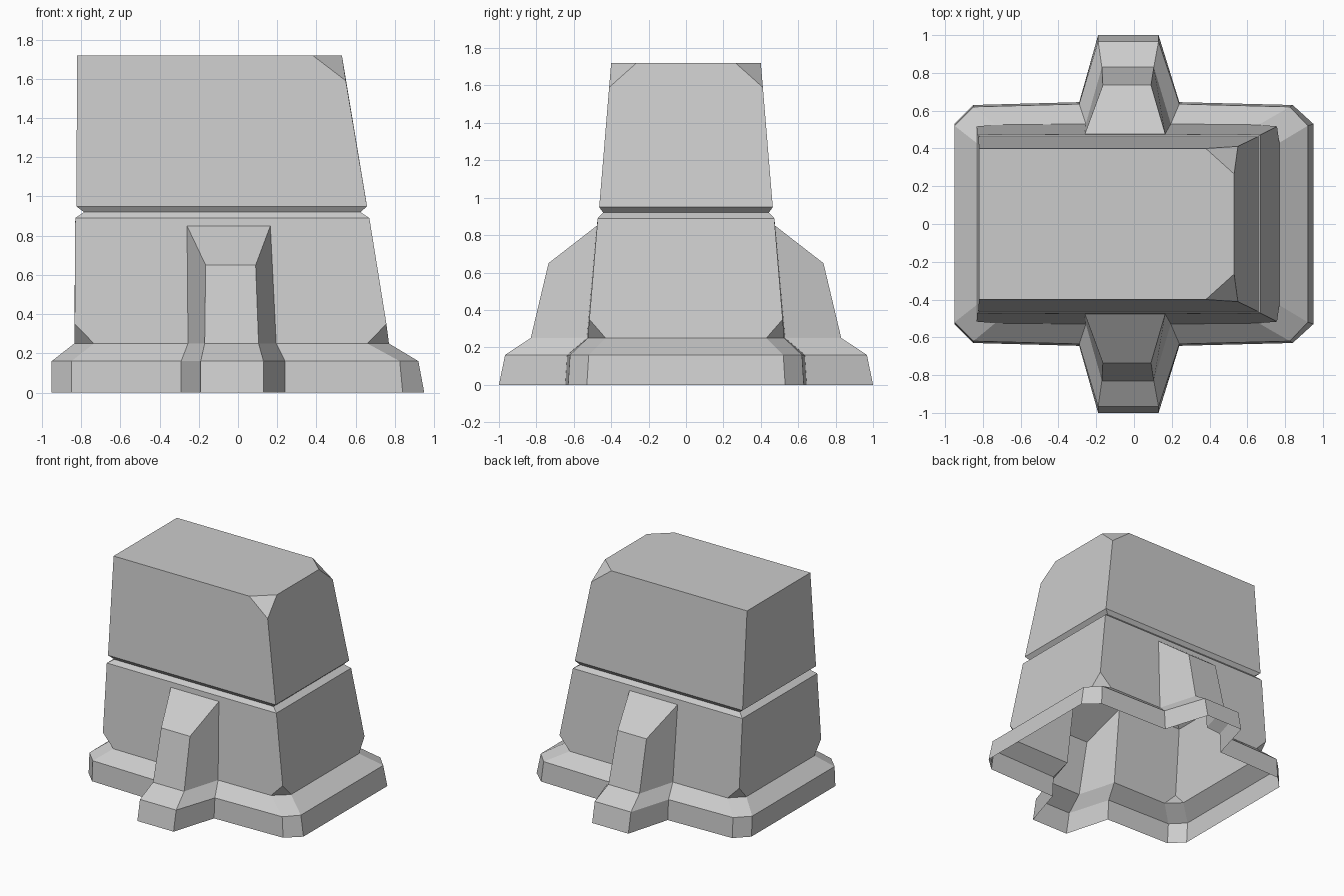
import bpy
import bmesh
from mathutils import Vector

cube = bpy.data.objects.get("Cube")
if cube:
    bpy.data.objects.remove(cube, do_unlink=True)

stone = bpy.data.materials.new("light grey stone")
stone.use_nodes = True
grey = (0.6, 0.6, 0.6, 1)
stone.diffuse_color = grey
stone.node_tree.nodes["Principled BSDF"].inputs["Base Color"].default_value = grey

CORE = Vector((0, 0, 0.6))


def build(name, faces):
    """Make a flat shaded shell from polygons, all facing away from the core."""
    bm = bmesh.new()
    for points in faces:
        face = bm.faces.new([bm.verts.new(p) for p in points])
        face.normal_update()
        if face.normal.dot(face.calc_center_median() - CORE) < 0:
            face.normal_flip()
    bmesh.ops.remove_doubles(bm, verts=bm.verts[:], dist=0.0001)
    mesh = bpy.data.meshes.new(name)
    bm.to_mesh(mesh)
    bm.free()
    mesh.materials.append(stone)
    obj = bpy.data.objects.new(name, mesh)
    bpy.context.collection.objects.link(obj)


def flip(points):
    return [Vector((p[0], -p[1], p[2])) for p in points]


def both(faces):
    return faces + [flip(f) for f in faces]


def span(half):
    """A face that crosses the centre plane, given its front half."""
    return half + flip(half)[::-1]


def loft(halves):
    """Bands of quads between closed rings, each given by its front half."""
    rings = [span(h) for h in halves]
    return [[a[i - 1], a[i], b[i], b[i - 1]]
            for a, b in zip(rings, rings[1:]) for i in range(len(a))]


def outline(z, xs, ys):
    """Front half of a ring, left to right; depths mirror along the row."""
    return [Vector((x, -y, z)) for x, y in zip(xs, ys + ys[::-1])]


# Plinth skirt, with the buttress feet in its outline
foot = outline(0, (-.95, -.85, -.29, -.19, .13, .24, .84, .95), (.53, .63, .645, 1))
lip = outline(.16, (-.95, -.85, -.29, -.19, .13, .24, .825, .92), (.52, .62, .635, .967))
rim = outline(.25, (-.835, -.735, -.255, -.17, .105, .195, .66, .77), (.43, .525, .53, .83))
build("plinth", loft([foot, lip, rim]))

# Lower body, notched where the buttresses open into it
heel_l, heel_r = outline(.35, (-.833, .757), (.517,))
waist = outline(.89, (-.83, .67), (.472,))
head_l, head_r = outline(.85, (-.26, .165), (.477,))
wall = [rim[1], rim[2], head_l, head_r, rim[5], rim[6],
        heel_r, waist[1], waist[0], heel_l]
corners = [[rim[0], rim[1], heel_l], [rim[6], rim[7], heel_r]]
ends = [span([rim[0], heel_l, waist[0]]), span([rim[7], heel_r, waist[1]])]
build("lower_body", both([wall] + corners) + ends)

# Buttresses
brow_l, brow_r = outline(.65, (-.165, .09), (.735,))
buttress = [
    [rim[2], rim[3], brow_l, head_l],
    [rim[3], rim[4], brow_r, brow_l],
    [rim[4], rim[5], head_r, brow_r],
    [brow_l, brow_r, head_r, head_l],
]
build("front_buttress", buttress)
build("back_buttress", [flip(f) for f in buttress])

# Groove between the lower and upper body
groove = outline(.92, (-.785, .625), (.443,))
base = outline(.95, (-.825, .658), (.464,))
build("groove", loft([waist, groove, base]))

# Upper body with two clipped corners
top_l, top_r = outline(1.72, (-.82, .38), (.4,))
nose = Vector((.53, -.265, 1.72))
clip = Vector((.55, -.411, 1.59))
sides = both([[base[0], base[1], clip, top_r, top_l], [clip, nose, top_r]])
build("upper_body", sides + [
    span([base[0], top_l]),
    span([base[1], clip, nose]),
    span([top_l, top_r, nose]),
])
